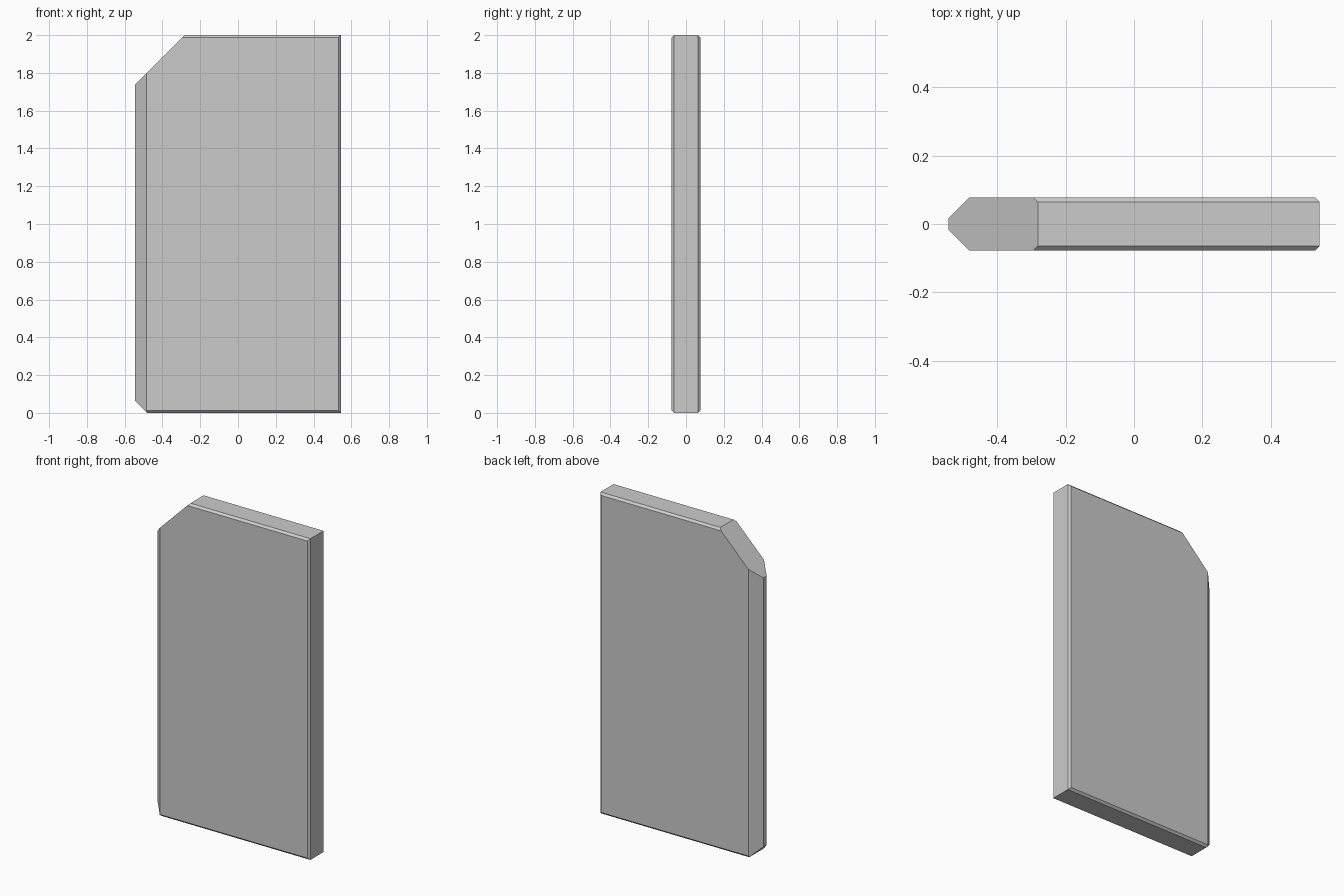
import bpy, bmesh
from mathutils import Matrix, Vector

if "Cube" in bpy.data.objects:
    bpy.data.objects.remove(bpy.data.objects["Cube"])

HX, HY, H = 0.544, 0.077, 2.0   # half width, half thickness, height
BEVEL, EDGE = 0.013, 0.0605     # fine rim bevel, wide left-edge chamfer


def trim(bm, point, normal):
    """Slice off everything on the normal side of a plane and cap the cut."""
    geom = bm.verts[:] + bm.edges[:] + bm.faces[:]
    cut = bmesh.ops.bisect_plane(bm, geom=geom, dist=1e-6, plane_co=Vector(point),
                                 plane_no=Vector(normal).normalized(), clear_outer=True)
    edges = [e for e in cut["geom_cut"] if isinstance(e, bmesh.types.BMEdge)]
    bmesh.ops.holes_fill(bm, edges=edges, sides=0)


# Plain slab
bm = bmesh.new()
bmesh.ops.create_cube(bm, size=1, matrix=Matrix.Translation((0, 0, H / 2))
                      @ Matrix.Diagonal((2 * HX, 2 * HY, H, 1)))

# Rim bevels and wide left chamfers, front and back
for s in (-1, 1):
    trim(bm, (0, s * HY, H - BEVEL), (0, s, 1))
    trim(bm, (0, s * HY, BEVEL), (0, s, -1))
    trim(bm, (HX - BEVEL, s * HY, 0), (1, s, 0))
    trim(bm, (-HX + EDGE, s * HY, 0), (-1, s, 0))

# Large slanted top corner and small bottom corner on the left
trim(bm, (-0.282, 0, H), (-1, 0, 1))
trim(bm, (-0.481, 0, 0), (-1, 0, -1))

bmesh.ops.recalc_face_normals(bm, faces=bm.faces[:])
mesh = bpy.data.meshes.new("panel")
bm.to_mesh(mesh)
bm.free()
panel = bpy.data.objects.new("panel", mesh)
bpy.context.collection.objects.link(panel)
